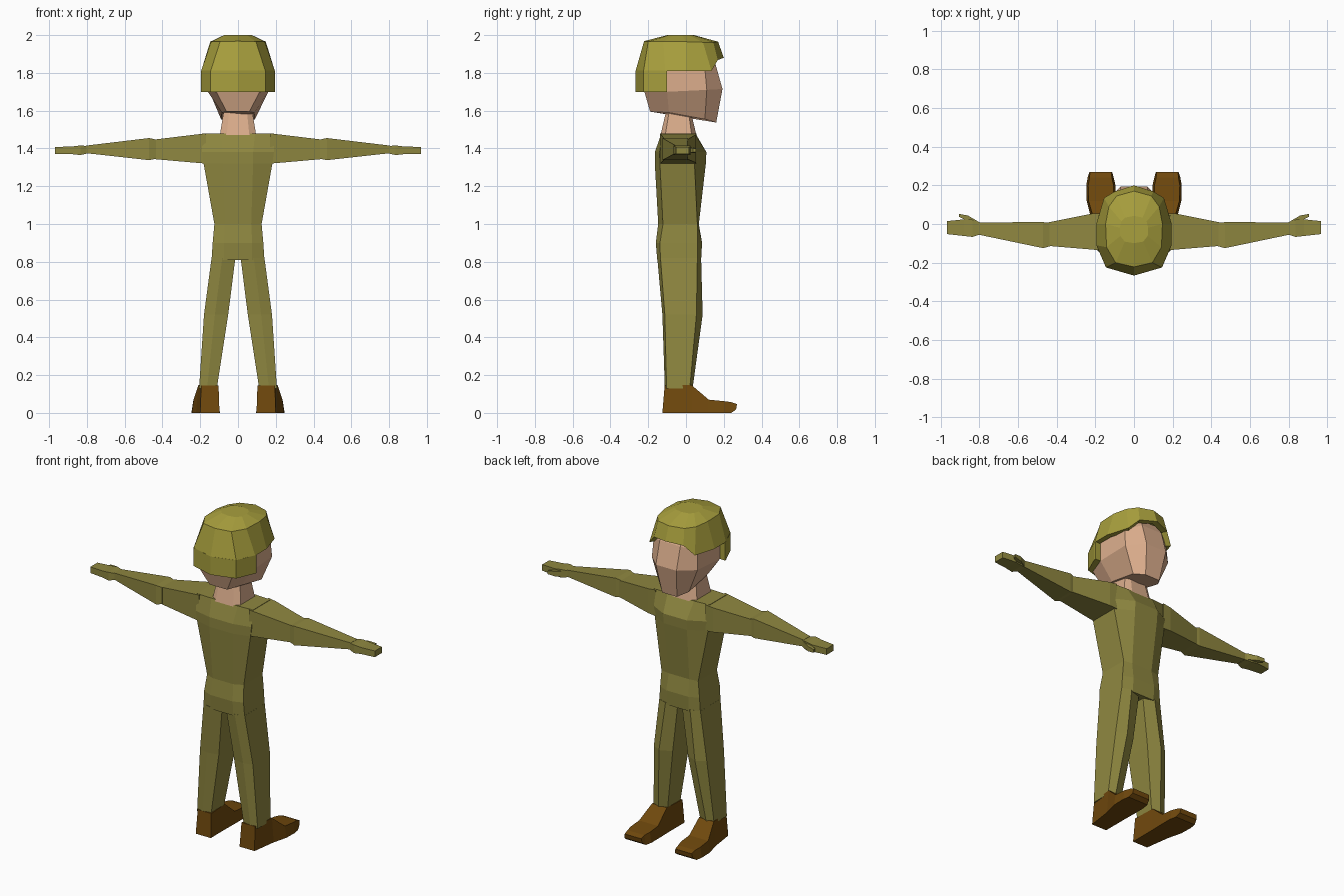
import bpy, bmesh


def material(name, rgb):
    lin = [c / 12.92 if c <= 0.04045 else ((c + 0.055) / 1.055) ** 2.4 for c in rgb]
    m = bpy.data.materials.new(name)
    m.diffuse_color = (*lin, 1)
    return m


helmet_green = material("helmet olive", (0.66, 0.625, 0.24))
suit_green = material("suit olive", (0.56, 0.53, 0.25))
skin = material("skin", (0.86, 0.68, 0.55))
leather = material("boot brown", (0.44, 0.285, 0.05))


def loft(name, rings, mat, mirror=False):
    """Skin a stack of equal-length point rings and cap both ends."""
    bm = bmesh.new()
    rows = [[bm.verts.new(p) for p in r] for r in rings]
    n = len(rows[0])
    for a, b in zip(rows, rows[1:]):
        for i in range(n):
            j = (i + 1) % n
            bm.faces.new((a[i], a[j], b[j], b[i]))
    bm.faces.new(rows[0])
    bm.faces.new(rows[-1])
    bmesh.ops.recalc_face_normals(bm, faces=bm.faces)
    me = bpy.data.meshes.new(name)
    bm.to_mesh(me)
    bm.free()
    me.materials.append(mat)
    ob = bpy.data.objects.new(name, me)
    bpy.context.collection.objects.link(ob)
    if mirror:
        mod = ob.modifiers.new("mirror", "MIRROR")
        mod.use_clip = False
        mod.use_mirror_merge = False
    return ob


def sym(half):
    """Complete a right-hand outline (front to back) across x = 0."""
    return half + [(-x, y, z) for x, y, z in reversed(half) if x > 0]


def body_ring(z, w, yf, yf_side, yb_side, yb, mid):
    return sym([(mid, yf, z), (w, yf_side, z), (w, yb_side, z), (mid, yb, z)])


# Torso: height, half width, front, side front, side back, back, panel half width
loft("torso", [body_ring(*r) for r in (
    (0.81, 0.14, 0.08, 0.06, -0.135, -0.152, 0.075),
    (0.90, 0.134, 0.085, 0.06, -0.138, -0.16, 0.075),
    (1.00, 0.125, 0.068, 0.06, -0.122, -0.147, 0.07),
    (1.32, 0.182, 0.105, 0.045, -0.138, -0.165, 0.08),
    (1.38, 0.19, 0.108, 0.05, -0.14, -0.165, 0.08),
    (1.48, 0.19, 0.05, 0.042, -0.125, -0.13, 0.09))], suit_green)


# Legs: height, inner x, outer x, front, side front, side back, back
def leg_ring(z, xi, xo, yf, yfs, ybs, yb):
    m = xi * 0.45 + xo * 0.55
    return [(xi, yfs, z), (m, yf, z), (xo, yfs, z),
            (xo, ybs, z), (m, yb, z), (xi, ybs, z)]


loft("leg", [leg_ring(*r) for r in (
    (0.82, 0.014, 0.14, 0.08, 0.06, -0.135, -0.152),
    (0.52, 0.052, 0.18, 0.088, 0.055, -0.112, -0.125),
    (0.13, 0.112, 0.206, 0.035, 0.02, -0.103, -0.112))], suit_green, True)


# Boots: rings from heel to toe
def boot_ring(y, xi, xo, zt, zb=0.0, top_in=0.01, yt=None):
    yt = y if yt is None else yt
    return [(xi, y, zb), (xo, y, zb), (xo - top_in, yt, zt), (xi + top_in, yt, zt)]


loft("boot", [
    boot_ring(-0.125, 0.098, 0.20, 0.145, 0, 0.005, -0.113),
    boot_ring(0.03, 0.098, 0.222, 0.147, 0, 0.012),
    boot_ring(0.12, 0.096, 0.245, 0.07),
    boot_ring(0.20, 0.096, 0.247, 0.062),
    boot_ring(0.24, 0.105, 0.24, 0.057),
    boot_ring(0.265, 0.112, 0.232, 0.046, 0.018, 0.004, 0.27)], leather, True)


# Arms and hands: rings from shoulder to fingertips
def arm_ring(x, yb, yf, zb, zt):
    return [(x, yb, zb), (x, yf, zb), (x, yf, zt), (x, yb, zt)]


loft("upper_arm", [arm_ring(*r) for r in (
    (0.17, -0.137, 0.055, 1.32, 1.48),
    (0.22, -0.132, 0.053, 1.324, 1.474),
    (0.46, -0.112, 0.005, 1.345, 1.445))], suit_green, True)
loft("forearm", [arm_ring(*r) for r in (
    (0.435, -0.115, 0.004, 1.345, 1.447),
    (0.47, -0.125, 0.01, 1.338, 1.455),
    (0.805, -0.055, 0.008, 1.375, 1.415))], suit_green, True)
loft("hand", [arm_ring(*r) for r in (
    (0.80, -0.055, 0.01, 1.373, 1.413),
    (0.835, -0.067, 0.022, 1.365, 1.416),
    (0.88, -0.062, 0.024, 1.37, 1.41),
    (0.968, -0.052, 0.015, 1.37, 1.408))], suit_green, True)
loft("thumb", [arm_ring(*r) for r in (
    (0.81, -0.01, 0.015, 1.375, 1.41),
    (0.86, 0.015, 0.044, 1.375, 1.405),
    (0.905, 0.037, 0.052, 1.38, 1.40))], suit_green, True)

# Neck
loft("neck", [body_ring(*r) for r in (
    (1.47, 0.096, 0.055, 0.03, -0.11, -0.135, 0.06),
    (1.62, 0.072, 0.02, 0.01, -0.085, -0.10, 0.045))], skin)

# Head: sloping jaw, cheeks, brow, skull
loft("head", [sym(h) for h in (
    [(0.05, 0.16, 1.537), (0.09, 0.10, 1.555), (0.085, -0.09, 1.59), (0.06, -0.19, 1.595)],
    [(0.07, 0.193, 1.715), (0.155, 0.11, 1.71), (0.16, -0.10, 1.70), (0.115, -0.22, 1.70)],
    [(0.07, 0.155, 1.85), (0.15, 0.10, 1.82), (0.16, -0.10, 1.82), (0.115, -0.20, 1.82)],
    [(0.06, 0.12, 1.91), (0.10, 0.07, 1.91), (0.10, -0.10, 1.91), (0.07, -0.15, 1.91)])], skin)

# Helmet shell with hollow rim
rim = sym([(0, 0.20, 1.88), (0.10, 0.168, 1.868), (0.155, 0.135, 1.81), (0.195, 0.0, 1.81),
           (0.195, -0.11, 1.81), (0.145, -0.225, 1.81), (0, -0.267, 1.81)])
shoulder = sym([(0, 0.17, 1.965), (0.09, 0.145, 1.962), (0.13, 0.09, 1.962), (0.147, 0.0, 1.965),
                (0.142, -0.12, 1.965), (0.095, -0.20, 1.965), (0, -0.222, 1.968)])
crown = [(x * 0.5, (y + 0.03) * 0.36 - 0.03, 2.0) for x, y, z in shoulder]
inner = [(x * 0.84, (y + 0.03) * 0.84 - 0.03, z) for x, y, z in rim]
inside = [(x * 0.9, (y + 0.03) * 0.9 - 0.03, 1.90) for x, y, z in inner]
loft("helmet_shell", [inside, inner, rim, shoulder, crown], helmet_green)

# Helmet guard around the back of the head
guard = sym([(0, -0.225, 0), (0.115, -0.195, 0), (0.16, -0.10, 0), (0.195, -0.10, 0),
             (0.195, -0.11, 0), (0.145, -0.225, 0), (0, -0.267, 0)])
loft("helmet_guard", [[(x, y, z) for x, y, _ in guard] for z in (1.70, 1.812)], helmet_green)
